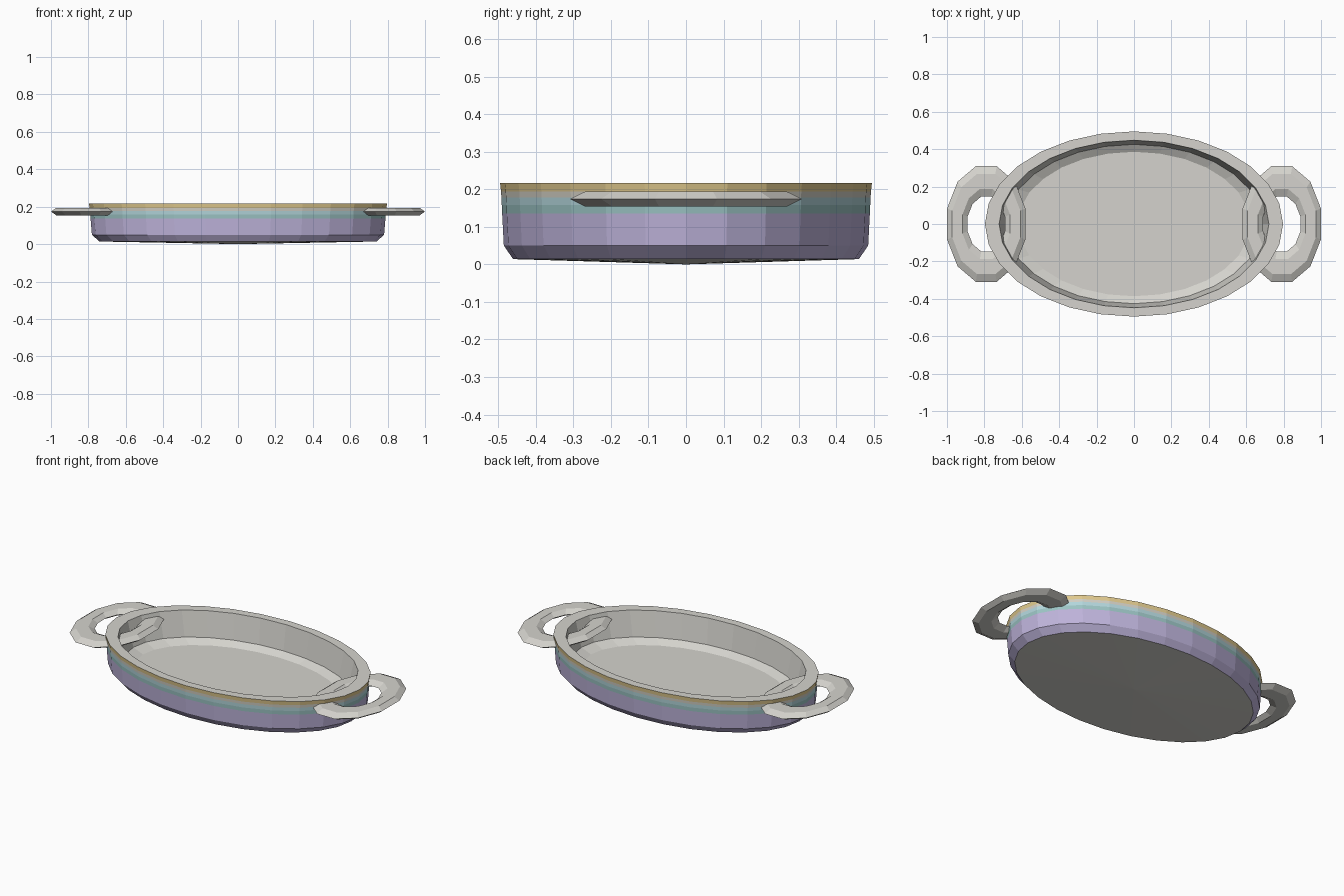
import bpy
import bmesh
from math import cos, sin, tau

cube = bpy.data.objects.get("Cube")
if cube:
    bpy.data.objects.remove(cube, do_unlink=True)


def material(name, rgb):
    mat = bpy.data.materials.new(name)
    mat.use_nodes = True
    mat.diffuse_color = (*rgb, 1)
    mat.node_tree.nodes["Principled BSDF"].inputs["Base Color"].default_value = (*rgb, 1)
    return mat


grey = material("warm_grey", (0.66, 0.65, 0.61))
gold = material("gold", (0.75, 0.59, 0.27))
beige = material("pale_beige", (0.64, 0.62, 0.55))
blue = material("light_blue", (0.45, 0.67, 0.71))
teal = material("teal", (0.33, 0.55, 0.55))
lavender = material("lavender", (0.51, 0.45, 0.70))


def finish(bm, name, mats):
    bmesh.ops.recalc_face_normals(bm, faces=bm.faces)
    mesh = bpy.data.meshes.new(name)
    bm.to_mesh(mesh)
    bm.free()
    for mat in mats:
        mesh.materials.append(mat)
    obj = bpy.data.objects.new(name, mesh)
    bpy.context.collection.objects.link(obj)
    return obj


def oval_dish():
    """Oval lathe: each profile row is relative radius, height, band colour below it."""
    half_x, half_y, sides = 0.797, 0.495, 28
    profile = [
        (0.78, 0.045, 0), (0.86, 0.07, 0), (0.905, 0.217, 0), (1.0, 0.217, 1),
        (0.995, 0.194, 2), (0.993, 0.178, 3), (0.991, 0.158, 4),
        (0.989, 0.136, 5), (0.98, 0.05, 5), (0.93, 0.014, 0),
    ]
    bm = bmesh.new()
    rings = [[bm.verts.new((half_x * r * cos(tau * i / sides),
                            half_y * r * sin(tau * i / sides), z))
              for i in range(sides)] for r, z, _ in profile]
    for row, (a, b) in enumerate(zip(rings, rings[1:])):
        for i in range(sides):
            j = (i + 1) % sides
            bm.faces.new((a[i], a[j], b[j], b[i])).material_index = profile[row][2]
    # Flat floor and a slightly domed underside
    bm.faces.new(rings[0])
    centre = bm.verts.new((0, 0, 0))
    for i in range(sides):
        bm.faces.new((rings[-1][i], rings[-1][(i + 1) % sides], centre))
    return finish(bm, "oval_dish", [grey, gold, beige, blue, teal, lavender])


def handle(name, side):
    """Flattened faceted ring that passes through the dish wall."""
    sides, section = 12, 6
    bm = bmesh.new()
    rings = []
    for i in range(sides):
        a = tau * (i + 0.5) / sides
        ring = []
        for k in range(section):
            t = tau * k / section
            r = 1 + 0.355 * cos(t)
            ring.append(bm.verts.new((side * 0.79 + 0.160 * r * cos(a),
                                      0.236 * r * sin(a), 0.174 + 0.023 * sin(t))))
        rings.append(ring)
    for i in range(sides):
        a, b = rings[i], rings[(i + 1) % sides]
        for k in range(section):
            m = (k + 1) % section
            bm.faces.new((a[k], b[k], b[m], a[m]))
    return finish(bm, name, [grey])


oval_dish()
handle("left_handle", 1)
handle("right_handle", -1)
